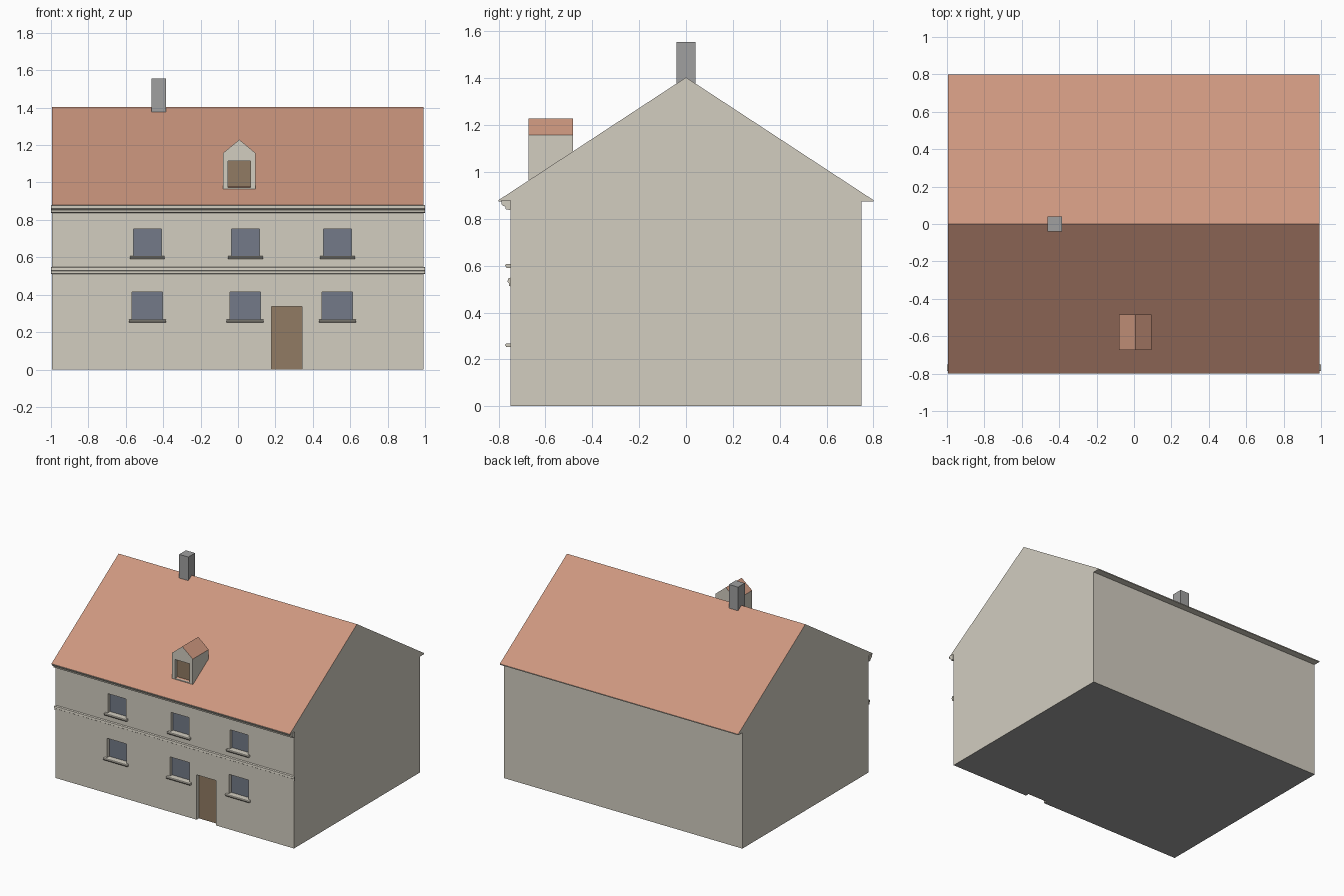
import bpy, bmesh
from mathutils import Vector

if "Cube" in bpy.data.objects:
    bpy.data.objects.remove(bpy.data.objects["Cube"])


def material(name, r, g, b):
    lin = lambda c: ((c / 255 + 0.055) / 1.055) ** 2.4
    m = bpy.data.materials.new(name)
    m.diffuse_color = (lin(r), lin(g), lin(b), 1)
    m.use_nodes = True
    m.node_tree.nodes["Principled BSDF"].inputs["Base Color"].default_value = m.diffuse_color
    return m


PLASTER = material("beige plaster", 210, 205, 192)
TILE = material("red tile", 205, 151, 127)
GLASS = material("blue grey glass", 115, 122, 136)
WOOD = material("brown wood", 145, 123, 99)
GREY = material("grey stone", 160, 160, 160)


def add_prism(bm, profile, axis, a, b):
    """Extrude a profile, (y, z) along x or (x, z) along y, from a to b."""
    put = (lambda p, t: (t, p[0], p[1])) if axis == "x" else (lambda p, t: (p[0], t, p[1]))
    lo = [bm.verts.new(put(p, a)) for p in profile]
    hi = [bm.verts.new(put(p, b)) for p in profile]
    bm.faces.new(lo)
    bm.faces.new(hi[::-1])
    n = len(profile)
    for i in range(n):
        j = (i + 1) % n
        bm.faces.new((lo[i], hi[i], hi[j], lo[j]))


def finish(name, bm, *mats):
    bmesh.ops.recalc_face_normals(bm, faces=bm.faces)
    me = bpy.data.meshes.new(name)
    bm.to_mesh(me)
    bm.free()
    for m in mats:
        me.materials.append(m)
    ob = bpy.data.objects.new(name, me)
    bpy.context.collection.objects.link(ob)
    return ob


def prism(name, profile, axis, a, b, *mats):
    bm = bmesh.new()
    add_prism(bm, profile, axis, a, b)
    return finish(name, bm, *mats)


def rect(u0, u1, z0, z1):
    return [(u0, z0), (u1, z0), (u1, z1), (u0, z1)]


def cut(ob, boxes):
    """Cut recesses, given as (x0, x1, z0, z1, y0, y1)."""
    bm = bmesh.new()
    for x0, x1, z0, z1, y0, y1 in boxes:
        add_prism(bm, rect(x0, x1, z0, z1), "y", y0, y1)
    cutter = finish("cutter", bm)
    cutter.hide_render = True
    mod = ob.modifiers.new("recesses", "BOOLEAN")
    mod.operation, mod.solver, mod.object = "DIFFERENCE", "EXACT", cutter
    bpy.context.view_layer.objects.active = ob
    bpy.ops.object.modifier_apply(modifier=mod.name)
    bpy.data.objects.remove(cutter)


def paint(ob):
    """Upward slopes are tile (1), the floor is stone (2), the rest is plaster (0)."""
    for p in ob.data.polygons:
        slope = 0.1 < p.normal.z < 0.95
        floor = p.normal.z < -0.9 and p.center.z < 0.01
        p.material_index = 1 if slope else 2 if floor else 0


FRONT, DEPTH = -0.75, 0.03
LEFT, RIGHT = -0.995, 0.992

# Window openings in two rows, and the door
windows = [(c - 0.075, c + 0.075, 0.607, 0.752) for c in (-0.485, 0.04, 0.532)]
windows += [(c - 0.081, c + 0.081, 0.268, 0.414) for c in (-0.485, 0.038, 0.531)]
door = (0.18, 0.342, 0.0, 0.338)

# House body with gable roof and slim eaves
body = [(-0.75, 0), (0.75, 0), (0.75, 0.873), (0.8, 0.873), (0.8, 0.88), (0, 1.404),
        (-0.8, 0.88), (-0.8, 0.873), (-0.75, 0.873)]
house = prism("house_body", body, "x", LEFT, RIGHT, PLASTER, TILE, GREY)
cut(house, [w + (FRONT - 0.02, FRONT + DEPTH) for w in windows]
    + [(door[0], door[1], -0.1, door[3], FRONT - 0.02, FRONT + DEPTH)])
paint(house)

# Panes, sills and door leaf
y_back = FRONT + DEPTH
for i, (x0, x1, z0, z1) in enumerate(windows):
    prism(f"window_pane_{i + 1}", rect(x0, x1, z0, z1), "y", y_back - 0.003, y_back + 0.003, GLASS)
    sill = [(-0.75, z0), (-0.768, z0), (-0.772, z0 - 0.004), (-0.772, z0 - 0.008),
            (-0.766, z0 - 0.016), (-0.75, z0 - 0.016)]
    prism(f"window_sill_{i + 1}", sill, "x", x0 - 0.018, x1 + 0.018, PLASTER)
prism("front_door", rect(*door), "y", y_back - 0.003, y_back + 0.003, WOOD)

# Moulded string course and cornice along the front
course = [(-0.75, 0.549), (-0.76, 0.545), (-0.762, 0.53), (-0.756, 0.526), (-0.756, 0.514), (-0.75, 0.512)]
prism("string_course", course, "x", -1, 1, PLASTER)
cornice = [(-0.75, 0.88), (-0.787, 0.88), (-0.787, 0.862), (-0.78, 0.855), (-0.772, 0.853),
           (-0.769, 0.84), (-0.75, 0.838)]
prism("cornice", cornice, "x", -1, 1, PLASTER)

# Dormer with its own little gable and door
dormer_profile = [(-0.08, 0.966), (0.094, 0.966), (0.094, 1.157), (0.007, 1.229), (-0.08, 1.157)]
dormer = prism("dormer", dormer_profile, "y", -0.673, -0.483, PLASTER, TILE, GREY)
cut(dormer, [(-0.053, 0.066, 0.972, 1.115, -0.7, -0.648)])
paint(dormer)
prism("dormer_door", rect(-0.053, 0.066, 0.972, 1.115), "y", -0.651, -0.645, WOOD)

# Chimney on the ridge
prism("chimney", rect(-0.462, -0.386, 1.34, 1.556), "y", -0.04, 0.04, GREY)
